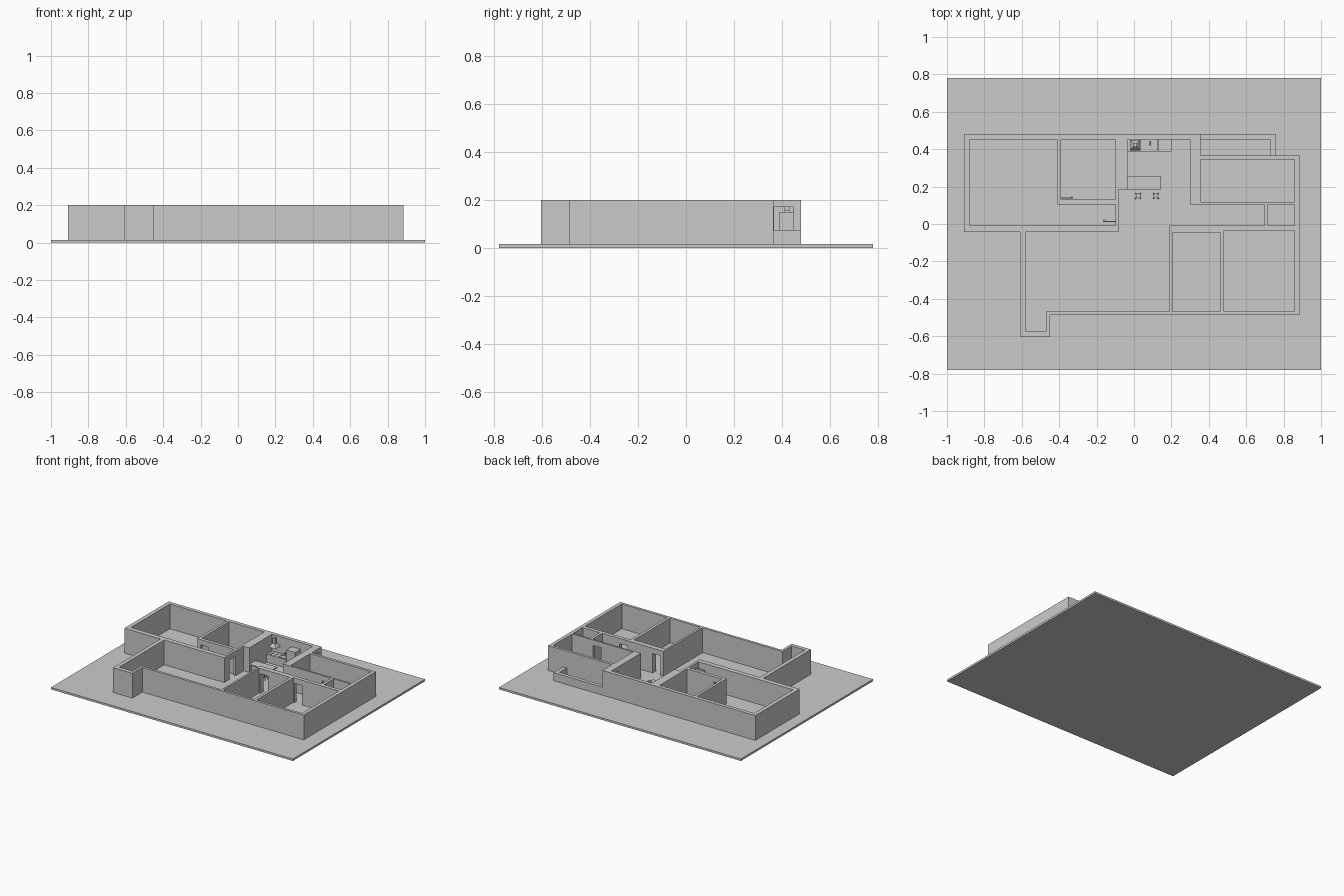
import bpy, bmesh, math
from mathutils import Vector

if "Cube" in bpy.data.objects:
    bpy.data.objects.remove(bpy.data.objects["Cube"])

FLOOR, TOP = 0.015, 0.2


def box(name, x0, x1, y0, y1, z0, z1):
    bm = bmesh.new()
    bmesh.ops.create_cube(bm, size=1)
    for v in bm.verts:
        v.co = ((x0 + x1) / 2 + v.co.x * (x1 - x0),
                (y0 + y1) / 2 + v.co.y * (y1 - y0),
                (z0 + z1) / 2 + v.co.z * (z1 - z0))
    return finish(name, bm)


def finish(name, bm):
    me = bpy.data.meshes.new(name)
    bm.to_mesh(me)
    bm.free()
    ob = bpy.data.objects.new(name, me)
    bpy.context.collection.objects.link(ob)
    return ob


def rod(name, a, b, r0, r1, sides=8, spin=0):
    a, b = Vector(a), Vector(b)
    bpy.ops.mesh.primitive_cone_add(vertices=sides, radius1=r0, radius2=r1,
                                    depth=(b - a).length, location=(a + b) / 2)
    ob = bpy.context.object
    ob.name = name
    q = Vector((0, 0, 1)).rotation_difference(b - a).to_euler()
    ob.rotation_euler = (q.x, q.y, q.z + spin)
    return ob


def rect(x0, x1, y0, y1):
    return [(x0, y0), (x1, y0), (x1, y1), (x0, y1)]


# Ground slab
box("base_slab", -1, 1, -0.78, 0.78, 0, FLOOR)

# Walls: outer outline minus room outlines, raised to full height
outer = [(-.91, -.043), (-.61, -.043), (-.61, -.605), (-.45, -.605), (-.45, -.487),
         (.885, -.487), (.885, .365), (.355, .365), (.355, .48), (-.91, .48)]
main_room = [(-.58, -.043), (-.58, -.575), (-.47, -.575), (-.47, -.468), (.19, -.468),
             (.19, -.007), (.697, -.007), (.697, .105), (.30, .105), (.30, .452),
             (-.035, .452), (-.035, .185), (-.083, .185), (-.083, -.043)]
left_room = [(-.88, -.007), (-.10, -.007), (-.10, .105), (-.41, .105), (-.41, .452), (-.88, .452)]
rooms = [main_room, left_room,
         rect(-.39, -.10, .13, .452),      # bathroom
         rect(.355, .858, .118, .345),     # upper right room
         rect(.717, .858, -.007, .105),    # closet
         rect(.205, .46, -.468, -.045),    # lower middle room
         rect(.482, .858, -.468, -.035)]   # lower right room
bm = bmesh.new()
for loop in [outer] + rooms:
    vs = [bm.verts.new((x, y, FLOOR)) for x, y in loop]
    for i, v in enumerate(vs):
        bm.edges.new((v, vs[i - 1]))
bmesh.ops.triangle_fill(bm, edges=bm.edges[:], use_beauty=True)
up = bmesh.ops.extrude_face_region(bm, geom=bm.faces[:], use_keep_orig=True)
for v in [g for g in up["geom"] if isinstance(g, bmesh.types.BMVert)]:
    v.co.z = TOP
bmesh.ops.recalc_face_normals(bm, faces=bm.faces[:])
walls = finish("walls", bm)

# Door openings cut through the walls
doors = [(-.385, -.32, .10, .135), (-.105, -.075, .02, .09), (.215, .28, -.05, 0),
         (.49, .555, -.05, 0), (.62, .685, .10, .125), (.29, .36, .368, .448)]
for d in doors:
    tall = .17 if d[0] == .29 else .16
    cut = box("door_cutter", *d, FLOOR - .005, tall)
    cut.hide_render = True
    m = walls.modifiers.new("door", "BOOLEAN")
    m.operation, m.solver, m.object = "DIFFERENCE", "EXACT", cut
    bpy.context.view_layer.objects.active = walls
    bpy.ops.object.modifier_apply(modifier=m.name)
    bpy.data.objects.remove(cut)

# Door leaves with handles
box("bathroom_door", -.39, -.325, .136, .142, FLOOR, .16)
box("bathroom_door_handle", -.337, -.328, .142, .148, .085, .09)
box("left_room_door", -.165, -.10, .012, .017, FLOOR, .16)
box("left_room_door_handle", -.162, -.153, .017, .023, .085, .09)

# Low balcony parapet at the back
box("balcony_back_parapet", .355, .76, .452, .48, FLOOR, .075)
box("balcony_side_parapet", .73, .76, .365, .452, FLOOR, .075)

# Kitchen counter, fridge and island
box("counter", -.035, .125, .388, .452, FLOOR, .075)
box("fridge", .128, .20, .388, .452, FLOOR, .15)
box("island_top", -.035, .145, .185, .257, .07, .077)
box("island_body", -.03, .13, .20, .25, FLOOR, .07)

# Sink with tap
for n, s in (("left", (.055, .06, .395, .44)), ("right", (.11, .115, .395, .44)),
             ("front", (.06, .11, .395, .40)), ("back", (.06, .11, .435, .44))):
    box("sink_rim_" + n, *s, .075, .079)
rod("tap_post", (.085, .443, .075), (.085, .443, .098), .002, .002)
rod("tap_spout", (.085, .443, .098), (.085, .42, .096), .002, .002)

# Stove burners and hood
for x in (-.012, .022):
    for y in (.403, .43):
        rod("burner", (x, y, .075), (x, y, .079), .009, .009, 12)
rod("hood", (.007, .422, .13), (.007, .422, .155), .04, .014, 4, math.pi / 4)
box("hood_chimney", -.003, .017, .412, .432, .155, .195)

# Bar stools with splayed legs
for x in (.022, .117):
    rod("stool_seat", (x, .15, .053), (x, .15, .058), .013, .013, 12)
    for i in range(4):
        a = math.pi / 4 + i * math.pi / 2
        c, s = math.cos(a), math.sin(a)
        rod("stool_leg", (x + .021 * c, .15 + .021 * s, FLOOR),
            (x + .008 * c, .15 + .008 * s, .054), .0022, .0022, 6)
